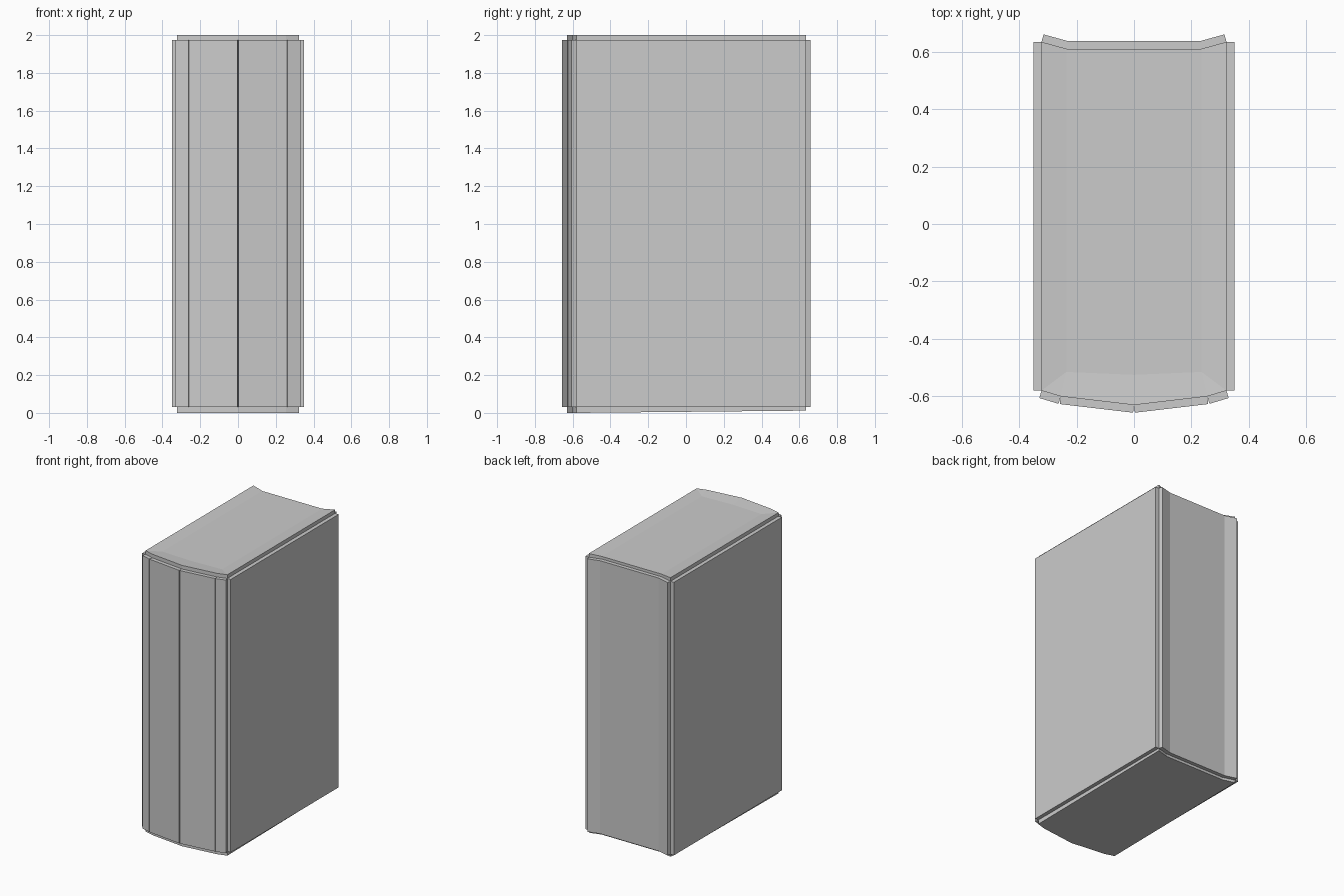
import bpy, bmesh
from mathutils import Vector

if "Cube" in bpy.data.objects:
    bpy.data.objects.remove(bpy.data.objects["Cube"])

Z0, Z1, T = 0.03, 1.974, 0.027

# half outline of the body, from spine centre round to the page edge
half = [(0, -0.63), (0.255, -0.60), (0.322, -0.58), (0.322, 0.634), (0.235, 0.61)]
outline = half + [(-x, y) for x, y in half[:0:-1]]


def make(name, build):
    bm = bmesh.new()
    build(bm)
    bmesh.ops.recalc_face_normals(bm, faces=bm.faces)
    me = bpy.data.meshes.new(name)
    bm.to_mesh(me)
    bm.free()
    ob = bpy.data.objects.new(name, me)
    bpy.context.collection.objects.link(ob)


def walls(bm, a, b):
    for i in range(len(a)):
        j = (i + 1) % len(a)
        bm.faces.new((a[i], a[j], b[j], b[i]))


# upright plates, each wall pushed straight out along its own normal
names = ["spine_panel", "spine_edge", "cover_board", "page_lip", "page_block",
         "page_lip", "cover_board", "spine_edge", "spine_panel"]
for i, name in enumerate(names):
    p, q = Vector(outline[i]), Vector(outline[(i + 1) % len(outline)])
    d = (q - p).normalized()
    off = Vector((d.y, -d.x, 0)) * T

    def plate(bm):
        ring = [Vector((*p, Z0)), Vector((*q, Z0)), Vector((*q, Z1)), Vector((*p, Z1))]
        a = [bm.verts.new(v) for v in ring]
        b = [bm.verts.new(v + off) for v in ring]
        walls(bm, a, b)
        bm.faces.new(b)
    make(name, plate)


# top cap with a slightly sunken middle
def top(bm):
    a = [bm.verts.new((x, y, Z1)) for x, y in outline]
    b = [bm.verts.new((x, y, 2.0)) for x, y in outline]
    walls(bm, a, b)
    sunk = [bm.verts.new(v) for v in
            [(0, -0.525, 1.991), (0.235, -0.515, 1.991), (-0.235, -0.515, 1.991)]]
    c, r, l = sunk
    for f in [(b[0], b[1], r, c), (b[1], b[2], r), (b[2], b[3], b[4], r),
              (b[8], b[0], c, l), (b[7], b[8], l), (b[6], b[7], l, b[5]),
              (c, r, b[4], b[5], l)]:
        bm.faces.new(f)
    b[4].co.z = b[5].co.z = 1.993


make("top_cap", top)


# bottom cap, rising a little toward the back
def bottom(bm):
    a = [bm.verts.new((x, y, Z0)) for x, y in outline]
    b = [bm.verts.new((x, y, 0.012 if y > 0 else 0)) for x, y in outline]
    walls(bm, a, b)
    bm.faces.new((b[7], b[6], b[5]))
    bm.faces.new((b[7], b[5], b[4], b[3], b[2]))
    bm.faces.new((b[7], b[2], b[1], b[0], b[8]))


make("bottom_cap", bottom)
